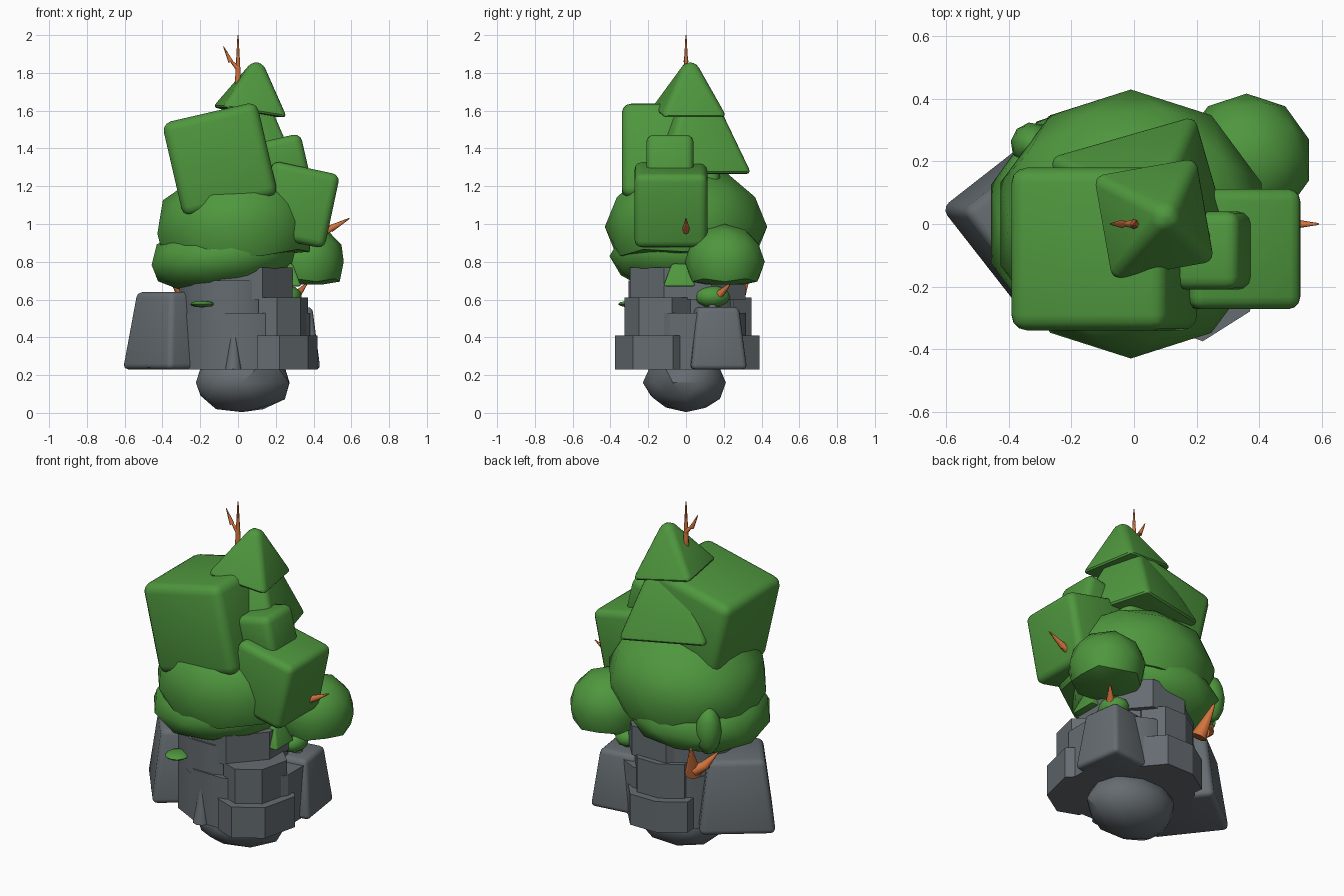
import bpy, bmesh, math, random
from mathutils import Vector, Matrix

if "Cube" in bpy.data.objects:
    bpy.data.objects.remove(bpy.data.objects["Cube"])

random.seed(4)


def material(name, rgb):
    m = bpy.data.materials.new(name)
    m.diffuse_color = (*rgb, 1)
    m.use_nodes = True
    m.node_tree.nodes["Principled BSDF"].inputs["Base Color"].default_value = m.diffuse_color
    return m


GREEN = material("leaf green", (0.078, 0.31, 0.048))
GREY = material("stone grey", (0.13, 0.15, 0.165))
ORANGE = material("branch orange", (0.64, 0.17, 0.045))


def finish(name, bm, mat, loc=(0, 0, 0), rot=(0, 0, 0), bevel=0, segments=3, angle=40):
    bmesh.ops.recalc_face_normals(bm, faces=bm.faces)
    me = bpy.data.meshes.new(name)
    bm.to_mesh(me)
    bm.free()
    me.materials.append(mat)
    ob = bpy.data.objects.new(name, me)
    bpy.context.collection.objects.link(ob)
    ob.location = loc
    ob.rotation_euler = [math.radians(a) for a in rot]
    bpy.ops.object.select_all(action='DESELECT')
    ob.select_set(True)
    bpy.context.view_layer.objects.active = ob
    if bevel:
        b = ob.modifiers.new("rounding", 'BEVEL')
        b.width, b.segments = bevel, segments
        b.limit_method = 'ANGLE'
        bpy.ops.object.modifier_apply(modifier=b.name)
    bpy.ops.object.shade_smooth_by_angle(angle=math.radians(angle))
    return ob


def block(name, mat, loc, size, rot=(0, 0, 0), top=1.0, bevel=0.035):
    """Rounded box whose top is scaled by the given factor."""
    bm = bmesh.new()
    bmesh.ops.create_cube(bm, size=1)
    for v in bm.verts:
        k = top if v.co.z > 0 else 1
        v.co = Vector((v.co.x * size[0] * k, v.co.y * size[1] * k, v.co.z * size[2]))
    return finish(name, bm, mat, loc, rot, bevel)


def blob(name, mat, loc, radii, rot=(0, 0, 0), detail=2, floor=-1.0, noise=0.0, angle=40):
    """Faceted ball, with an optional flattened underside."""
    bm = bmesh.new()
    bmesh.ops.create_icosphere(bm, subdivisions=detail, radius=1)
    for v in bm.verts:
        v.co *= 1 + random.uniform(-noise, noise)
        v.co.z = max(v.co.z, floor)
        v.co = Vector(c * r for c, r in zip(v.co, radii))
    return finish(name, bm, mat, loc, rot, angle=angle)


def pyramid(name, mat, loc, half, half_top, height, rot=(0, 0, 0), bevel=0.02):
    bm = bmesh.new()
    bmesh.ops.create_cone(bm, cap_ends=True, segments=4, radius1=half * 2 ** .5,
                          radius2=half_top * 2 ** .5, depth=height,
                          matrix=Matrix.Rotation(math.pi / 4, 4, 'Z'))
    return finish(name, bm, mat, loc, rot, bevel)


def prism(name, points, z0, z1, centre=(0, 0), scale=1.0):
    """Stone slab with an upright outline."""
    bm = bmesh.new()
    c = Vector(centre)
    ring = [bm.verts.new((*(c + (Vector(p) - c) * scale), z0)) for p in points]
    face = bm.faces.new(ring)
    up = bmesh.ops.extrude_face_region(bm, geom=[face])
    bmesh.ops.translate(bm, vec=(0, 0, z1 - z0),
                        verts=[g for g in up["geom"] if isinstance(g, bmesh.types.BMVert)])
    return finish(name, bm, GREY, angle=32)


def spike(name, mat, start, end, r0, r1=0.001, sides=8):
    a, b = Vector(start), Vector(end)
    bm = bmesh.new()
    bmesh.ops.create_cone(bm, cap_ends=True, segments=sides, radius1=r0, radius2=r1,
                          depth=(b - a).length)
    turn = (b - a).to_track_quat('Z', 'Y').to_matrix().to_4x4()
    bmesh.ops.transform(bm, matrix=Matrix.Translation((a + b) / 2) @ turn, verts=bm.verts)
    return finish(name, bm, mat, angle=65)


def outline(cx, cy, rx, ry, n, turn=0.0):
    return [(cx + rx * math.cos(turn + math.tau * i / n),
             cy + ry * math.sin(turn + math.tau * i / n)) for i in range(n)]


# Lumpy boulder underneath
blob("bottom_boulder", GREY, (0.022, 0, 0.16), (0.255, 0.22, 0.16), noise=0.05, angle=30)

# Stepped stone column
prism("column_base", outline(0.03, 0, 0.365, 0.325, 12, 0.26), 0.23, 0.53)
prism("column_middle", outline(-0.02, -0.005, 0.30, 0.31, 12, 0.26), 0.5, 0.70)
prism("column_top", outline(0.02, 0.01, 0.29, 0.33, 8, 0.39), 0.6, 0.77)

# Stepped slabs at the front right and at the back
front = [(0.10, -0.12), (0.10, -0.33), (0.22, -0.375), (0.37, -0.28), (0.42, -0.07), (0.3, 0.05)]
back = [(-0.2, 0.1), (-0.22, 0.3), (-0.08, 0.39), (0.09, 0.39), (0.19, 0.27), (0.15, 0.1)]
for side, pts, mid in (("front", front, (0.15, -0.1)), ("back", back, (0, 0.15))):
    for i, (z0, z1, s) in enumerate(((0.23, 0.41, 1), (0.40, 0.61, 0.82))):
        prism(f"{side}_slab_{i + 1}", pts, z0, z1, mid, s)

# Leaning side boulders and small stones
block("left_boulder", GREY, (-0.33, 0.012, 0.435), (0.41, 0.42, 0.41), (0, 0, 38), 0.74, 0.03)
block("right_boulder", GREY, (0.275, 0.158, 0.395), (0.29, 0.30, 0.33), (0, 0, 8), 0.74, 0.025)
spike("right_boulder_stub", GREY, (0.29, 0.14, 0.53), (0.29, 0.14, 0.6), 0.03, 0.018, 6)
spike("front_stone_spike", GREY, (-0.025, -0.305, 0.23), (-0.025, -0.30, 0.44), 0.046, 0.01, 8)
spike("left_stone_spike", GREY, (-0.46, -0.12, 0.24), (-0.455, -0.11, 0.34), 0.02, 0.012, 6)

# Rounded lower foliage
blob("lower_foliage", GREEN, (-0.075, 0, 0.83), (0.405, 0.405, 0.20), (0, -7, 0))
blob("middle_foliage", GREEN, (-0.01, 0, 0.985), (0.44, 0.43, 0.33), (0, -5, 0), floor=-0.5)
blob("right_foliage", GREEN, (0.36, 0.205, 0.80), (0.21, 0.212, 0.20), floor=-0.6)
blob("back_tuft", GREEN, (-0.325, 0.255, 0.84), (0.07, 0.07, 0.14), (0, 0, 45))

# Boxy foliage
block("large_leaf_block", GREEN, (-0.095, -0.08, 1.342), (0.515, 0.52, 0.51), (0, -13, 0), bevel=0.05)
block("right_leaf_block", GREEN, (0.32, -0.08, 1.102), (0.365, 0.385, 0.40), (0, 12, 0), bevel=0.04)
block("small_leaf_block", GREEN, (0.252, -0.085, 1.34), (0.215, 0.25, 0.24), (0, -13, 0), bevel=0.04)

# Pointed foliage tiers
pyramid("middle_leaf_tier", GREEN, (0.04, 0.05, 1.455), 0.25, 0.105, 0.35, (0, 4, 16), 0.03)
pyramid("top_leaf_tier", GREEN, (0.083, 0.02, 1.722), 0.178, 0.03, 0.27, (0, 9, 10), 0.03)

# Small leaf clumps on the stone
blob("front_leaf", GREEN, (-0.19, -0.29, 0.576), (0.065, 0.07, 0.018))
pyramid("right_leaf_tuft", GREEN, (0.25, -0.035, 0.73), 0.085, 0.04, 0.12, bevel=0.012)
blob("low_right_clump", GREEN, (0.26, 0.14, 0.615), (0.08, 0.095, 0.06))

# Branches
for name, start, end, r in (
        ("crown_branch", (0, 0, 1.7), (0, 0, 2.0), 0.019),
        ("crown_twig", (0, 0, 1.825), (-0.05, 0, 1.875), 0.015),
        ("crown_twig_tip", (-0.038, 0, 1.858), (-0.077, 0, 1.94), 0.013),
        ("right_branch", (0.42, 0, 0.945), (0.53, 0, 0.99), 0.031),
        ("right_branch_tip", (0.49, 0, 0.975), (0.59, 0, 1.03), 0.019),
        ("low_right_branch", (0.27, 0.13, 0.58), (0.36, 0.23, 0.68), 0.038),
        ("back_branch", (-0.23, 0.26, 0.57), (-0.27, 0.34, 0.75), 0.045),
        ("back_branch_fork", (-0.25, 0.28, 0.60), (-0.32, 0.25, 0.64), 0.036),
        ("back_branch_fork_tip", (-0.30, 0.26, 0.63), (-0.36, 0.22, 0.71), 0.028)):
    spike(name, ORANGE, start, end, r, r * (0.6 if name.endswith("fork") else 0.15))
